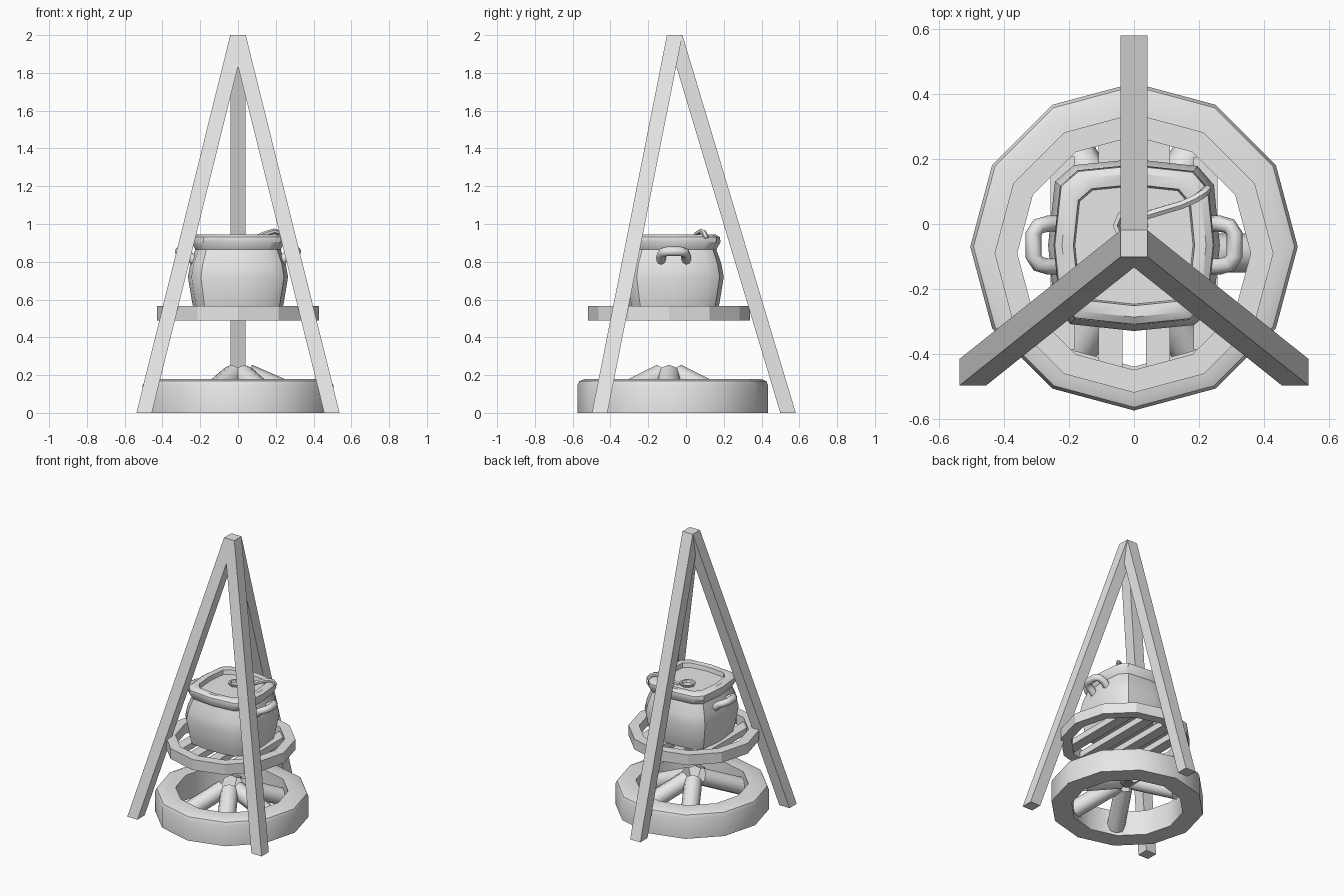
import bpy, bmesh
from math import cos, sin, radians, tau
from mathutils import Vector

cube = bpy.data.objects.get("Cube")
if cube:
    bpy.data.objects.remove(cube, do_unlink=True)

grey = bpy.data.materials.new("plain_grey")
grey.use_nodes = True
grey.diffuse_color = (0.8, 0.8, 0.8, 1)
for node in grey.node_tree.nodes:
    if node.type == 'BSDF_PRINCIPLED':
        node.inputs["Base Color"].default_value = (0.8, 0.8, 0.8, 1)


def loft(name, loops, caps=True, cyclic=False, smooth=None):
    """Skin a list of equally long point loops."""
    bm = bmesh.new()
    rows = [[bm.verts.new(p) for p in loop] for loop in loops]
    n = len(rows[0])
    pairs = list(zip(rows, rows[1:]))
    if cyclic:
        pairs.append((rows[-1], rows[0]))
    for a, b in pairs:
        for i in range(n):
            j = (i + 1) % n
            bm.faces.new((a[i], a[j], b[j], b[i]))
    if caps and not cyclic:
        bm.faces.new(rows[0][::-1])
        bm.faces.new(rows[-1])
    bmesh.ops.recalc_face_normals(bm, faces=bm.faces[:])
    mesh = bpy.data.meshes.new(name)
    bm.to_mesh(mesh)
    bm.free()
    mesh.materials.append(grey)
    if smooth:
        mesh.shade_smooth()
        mesh.set_sharp_from_angle(angle=radians(smooth))
    obj = bpy.data.objects.new(name, mesh)
    bpy.context.collection.objects.link(obj)
    return obj


def square(x, y, z, h=0.041):
    return [(x - h, y - h, z), (x + h, y - h, z), (x + h, y + h, z), (x - h, y + h, z)]


def ring(name, y, profile, sides=12, smooth=None):
    """Revolve a closed (radius, height) profile about a vertical axis."""
    loops = [[(r * cos(tau * i / sides), y + r * sin(tau * i / sides), z)
              for i in range(sides)] for r, z in profile]
    return loft(name, loops, cyclic=True, smooth=smooth)


def tube(name, path, radius, sides=8, up=(0, 0, 1)):
    pts = [Vector(p) for p in path]
    loops = []
    for k, p in enumerate(pts):
        t = (pts[min(k + 1, len(pts) - 1)] - pts[max(k - 1, 0)]).normalized()
        side = t.cross(Vector(up)).normalized()
        top = side.cross(t)
        loops.append([p + radius * (side * cos(tau * i / sides) + top * sin(tau * i / sides))
                      for i in range(sides)])
    return loft(name, loops, smooth=50)


# Tripod legs meeting at the top
APEX = (0, -0.06)
for name, x, y in (("front_left_leg", 0.497, -0.457),
                   ("front_right_leg", -0.497, -0.457),
                   ("back_leg", 0, 0.54)):
    loft(name, [square(x, y, 0), square(*APEX, 2)])

# Fire ring on the ground
ring("fire_ring", -0.07, [(0.505, 0), (0.505, 0.145), (0.495, 0.168), (0.465, 0.18),
                          (0.37, 0.18), (0.37, 0)], smooth=40)

# Logs leaning together
for k, deg in enumerate((0, 60, 120, 240, 300)):
    c, s = cos(radians(deg)), sin(radians(deg))
    tube(f"log_{k + 1}", [(0.36 * c, -0.09 + 0.36 * s, 0.065),
                          (0.05 * c, -0.09 + 0.05 * s, 0.2)], 0.06)

# Grate with parallel bars
GRATE_Y, GRATE_R = -0.09, 0.37
ring("grate_rim", GRATE_Y, [(0.43, 0.49), (0.43, 0.565), (0.36, 0.565), (0.36, 0.49)])
for k in range(4):
    x = -0.22 + k * 0.147
    half = (GRATE_R ** 2 - x ** 2) ** 0.5
    box = [[(px, GRATE_Y + py, z) for px, py in
            ((x - 0.037, -half), (x + 0.037, -half), (x + 0.037, half), (x - 0.037, half))]
           for z in (0.495, 0.54)]
    loft(f"grate_bar_{k + 1}", box)

# Pot with a softened square section
POT_Y = -0.065
QUARTER = ((1, 0), (0.93, 0.7), (0.74, 0.92))
SECTION = []
for k in range(4):
    for px, py in QUARTER:
        for _ in range(k):
            px, py = -py, px
        SECTION.append((px, py))


def pot_loop(r, z):
    return [(r * px, POT_Y + r * py, z) for px, py in SECTION]


PROFILE = ((0.232, 0.54), (0.242, 0.58), (0.265, 0.72), (0.252, 0.79), (0.226, 0.865),
           (0.248, 0.905), (0.244, 0.93), (0.222, 0.945), (0.187, 0.94), (0.182, 0.91))
loft("pot", [pot_loop(r, z) for r, z in PROFILE], smooth=38)

# Pot side handles
for name, s in (("pot_left_handle", 1), ("pot_right_handle", -1)):
    half = [(0.225, 0.066, 0.80), (0.265, 0.066, 0.835), (0.295, 0.058, 0.85), (0.31, 0.035, 0.855)]
    path = half + [(x, -y, z) for x, y, z in reversed(half)]
    tube(name, [(s * x, POT_Y + y, z) for x, y, z in path], 0.025)

# Ladle resting in the pot
ladle = ring("ladle_bowl", -0.005, [(0.055, 0.925), (0.042, 0.925), (0.03, 0.9), (0.045, 0.9)],
             sides=8, smooth=40)
ladle.location.x = -0.01
tube("ladle_handle", [(0.035, 0.025, 0.915), (0.09, 0.042, 0.925), (0.15, 0.06, 0.95),
                      (0.19, 0.078, 0.962), (0.215, 0.095, 0.955), (0.225, 0.108, 0.925)],
     0.014, sides=6, up=(-0.4, 0.9, 0))
